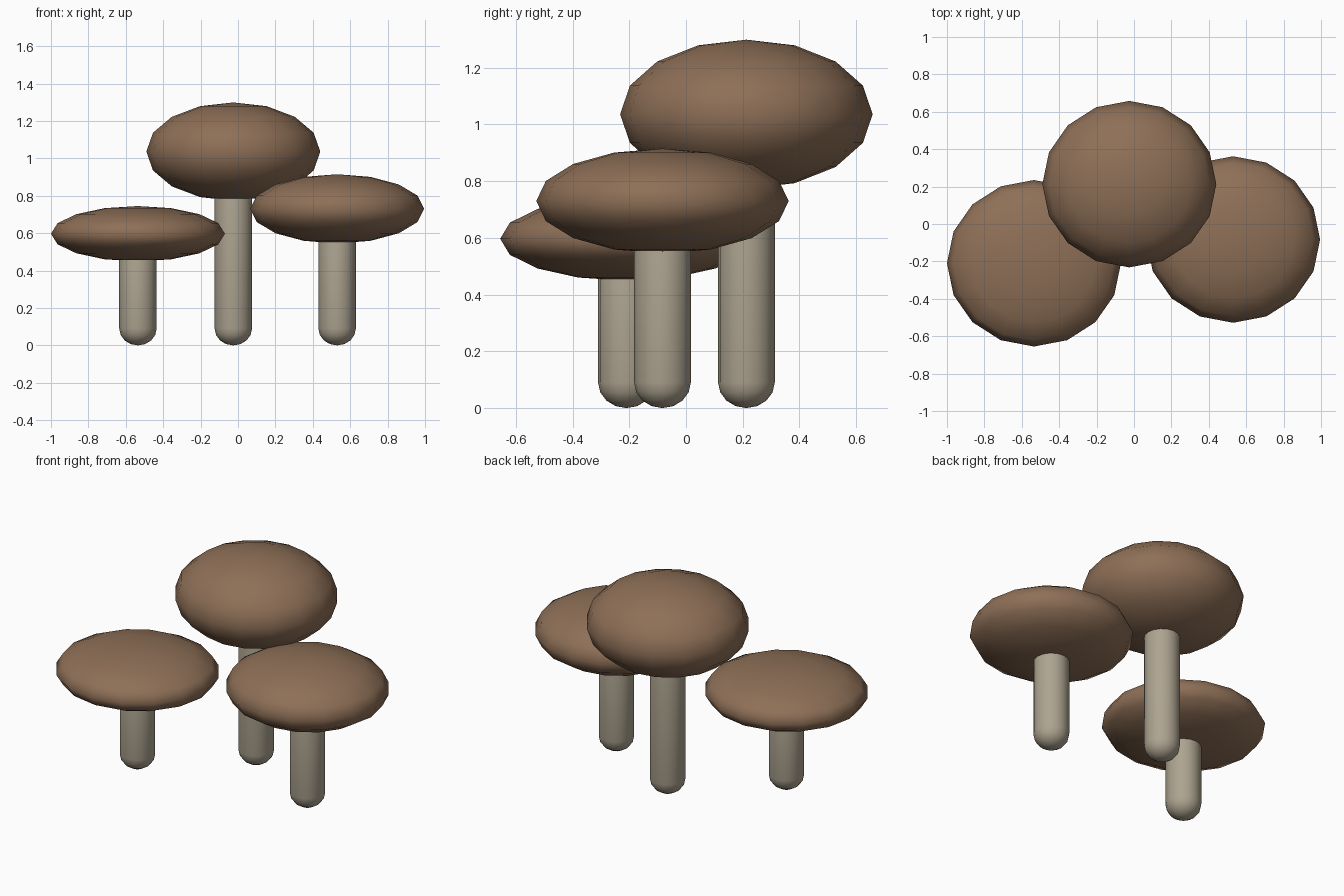
import bpy, bmesh, math
from mathutils import Matrix

if "Cube" in bpy.data.objects:
    bpy.data.objects.remove(bpy.data.objects["Cube"])


def material(name, rgb):
    m = bpy.data.materials.new(name)
    m.diffuse_color = (*rgb, 1)
    m.use_nodes = True
    m.node_tree.nodes["Principled BSDF"].inputs["Base Color"].default_value = m.diffuse_color
    return m


CAP = material("cap_brown", (0.27, 0.16, 0.095))
STEM = material("stem_beige", (0.42, 0.37, 0.28))


def finish(bm, name, mat, loc):
    me = bpy.data.meshes.new(name)
    for f in bm.faces:
        f.smooth = True
    bm.to_mesh(me)
    bm.free()
    me.materials.append(mat)
    ob = bpy.data.objects.new(name, me)
    ob.location = loc
    bpy.context.collection.objects.link(ob)


def cap(name, loc, half_height):
    # flattened low-poly ball
    bm = bmesh.new()
    bmesh.ops.create_uvsphere(bm, u_segments=16, v_segments=8, radius=1,
                              matrix=Matrix.Diagonal((0.465, 0.445, half_height, 1)))
    finish(bm, name, CAP, loc)


def stem(name, loc, height, r=0.1, end=0.09):
    # capsule: sphere whose halves are pulled apart, ending inside the cap
    bm = bmesh.new()
    bmesh.ops.create_uvsphere(bm, u_segments=16, v_segments=8, radius=1,
                              matrix=Matrix.Diagonal((r, r, end, 1)))
    upper = [f for f in bm.faces if f.calc_center_median().z > 0]
    ring = [e for e in bm.edges if all(abs(v.co.z) < 1e-4 for v in e.verts)]
    bmesh.ops.split_edges(bm, edges=ring)
    for v in {v for f in upper for v in f.verts}:
        v.co.z += height - 2 * end
    open_edges = [e for e in bm.edges if e.is_boundary]
    bmesh.ops.bridge_loops(bm, edges=open_edges)
    for v in bm.verts:
        v.co.z += end
    bmesh.ops.recalc_face_normals(bm, faces=bm.faces)
    finish(bm, name, STEM, loc)


# name, x, y, cap centre height, cap half height
for n, x, y, z, h in (("left", -0.535, -0.21, 0.597, 0.148),
                      ("middle", -0.025, 0.213, 1.036, 0.263),
                      ("right", 0.53, -0.083, 0.73, 0.185)):
    cap(n + "_cap", (x, y, z), h)
    stem(n + "_stem", (x, y, 0), z)
